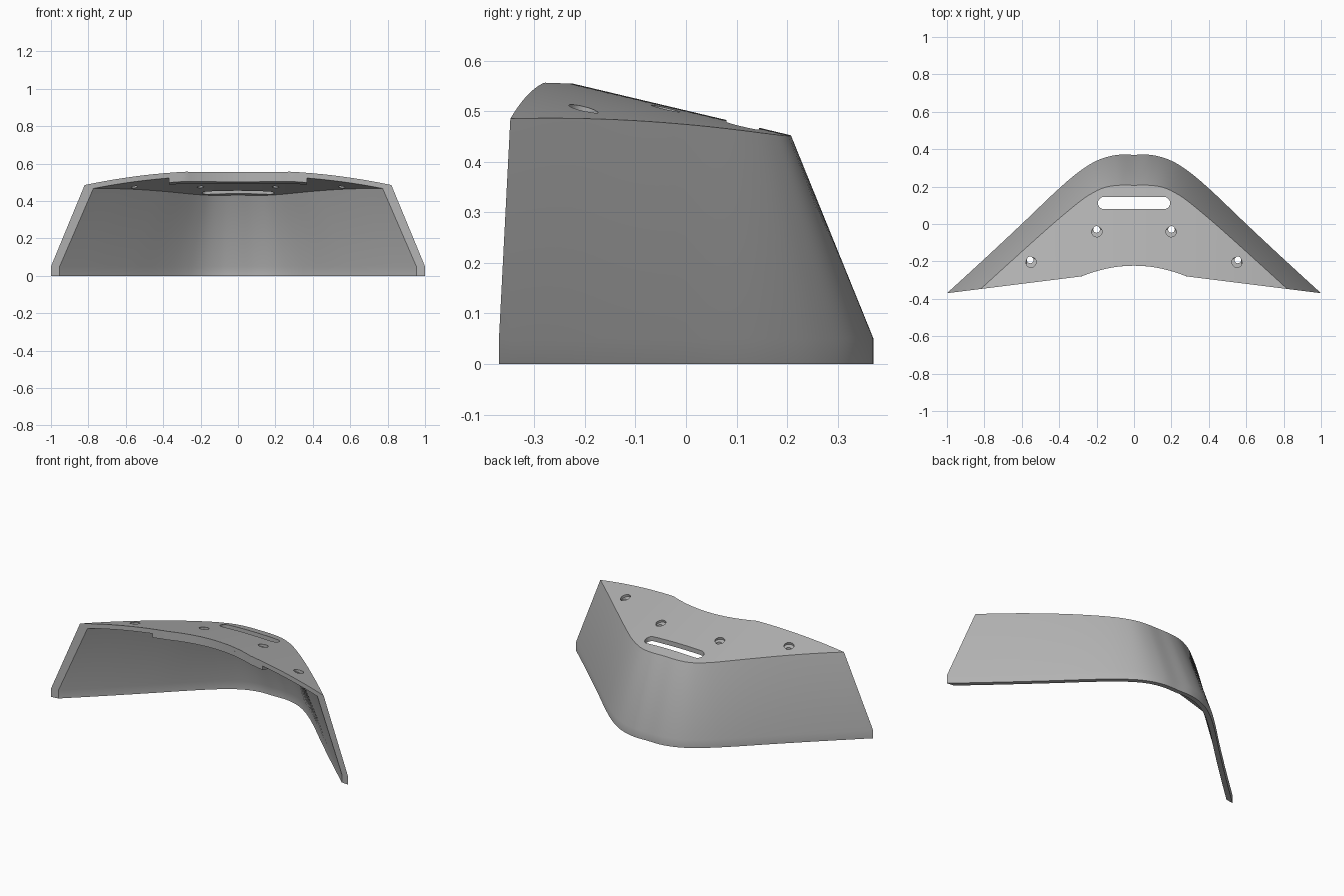
import bpy, bmesh
from mathutils import Vector

if "Cube" in bpy.data.objects:
    bpy.data.objects.remove(bpy.data.objects["Cube"])

grey = bpy.data.materials.new("mid_grey")
grey.use_nodes = True
COLOUR = (0.45, 0.45, 0.45, 1)
grey.diffuse_color = COLOUR
grey.node_tree.nodes["Principled BSDF"].inputs["Base Color"].default_value = COLOUR

# Plan outlines of the left half, from the middle of the back to the tip
FOOT = [(0, .37), (.1, .368), (.2, .338), (.3, .275), (.42, .172), (.6, 0), (.8, -.187), (1, -.37)]
RIM = [(0, .207), (.08, .207), (.15, .197), (.21, .172), (.29, .12), (.44, -.005), (.63, -.175), (.82, -.3475)]
STEPS = 8
WALL, PLATE = .027, .028


def top_z(x, y):
    return .5017 - .237 * y - .147 * x * x


def front_y(x):
    x = abs(x)
    return -.28 - (x - .28) * .125 if x > .28 else -.223 - .057 * (x / .28) ** 2


def smooth_path(points):
    """Spline through the half outline, mirrored at the middle."""
    p = [Vector(q) for q in points]
    p = [Vector((-p[1].x, p[1].y))] + p + [p[-1] * 2 - p[-2]]
    out = []
    for a, b, c, d in zip(p, p[1:], p[2:], p[3:]):
        for k in range(STEPS):
            t = k / STEPS
            out.append(.5 * (2 * b + (c - a) * t + (2 * a - 5 * b + 4 * c - d) * t * t
                             + (3 * b - a - 3 * c + d) * t ** 3))
    out.append(p[-2])
    return out


def inset(path):
    """Offset inwards, sliding along the front cut towards the tip."""
    out, last = [], len(path) - 1
    for i, p in enumerate(path):
        t = (path[min(i + 1, last)] - path[max(i - 1, 0)]).normalized()
        if i == 0:
            t = Vector((1, 0))
        n = Vector((-t.y, t.x))
        u = (-n).lerp(Vector((-1, .125)), (i / last) ** 2)
        out.append(p + u * (WALL / -u.dot(n)))
    return out


def loft(name, rings):
    """Solid through a row of closed cross-sections."""
    bm = bmesh.new()
    rows = [[bm.verts.new(v) for v in ring] for ring in rings]
    n = len(rows[0])
    for a, b in zip(rows, rows[1:]):
        for k in range(n):
            m = (k + 1) % n
            bm.faces.new((a[k], a[m], b[m], b[k]))
    bm.faces.new(rows[0])
    bm.faces.new(rows[-1][::-1])
    bmesh.ops.remove_doubles(bm, verts=bm.verts, dist=.0004)
    bmesh.ops.recalc_face_normals(bm, faces=bm.faces)
    mesh = bpy.data.meshes.new(name)
    bm.to_mesh(mesh)
    bm.free()
    ob = bpy.data.objects.new(name, mesh)
    bpy.context.collection.objects.link(ob)
    mesh.materials.append(grey)
    return ob


def mirrored(rings):
    flip = [[(-x, y, z) for x, y, z in r] for r in rings[:0:-1]]
    return flip + rings


# Curved skirt and sloping top plate as one shell
foot, rim = smooth_path(FOOT), smooth_path(RIM)
rings = []
for f, r, fi, ri in zip(foot, rim, inset(foot), inset(rim)):
    fy, fiy = min(front_y(r.x), r.y), min(front_y(ri.x), ri.y)
    rings.append([(f.x, f.y, 0), (f.x, f.y, .05), (r.x, r.y, top_z(*r)),
                  (r.x, fy, top_z(r.x, fy)), (ri.x, fiy, top_z(ri.x, fiy) - PLATE),
                  (ri.x, ri.y, top_z(*ri) - PLATE), (fi.x, fi.y, .05), (fi.x, fi.y, 0)])
shell = loft("curved_shell", mirrored(rings))

# Thickened lip under the middle of the front edge
lip = []
for i in range(17):
    x = .37 * i / 16
    a = front_y(x)
    b = a + .05
    lip.append([(x, a, top_z(x, a) - .022), (x, b, top_z(x, b) - .022),
                (x, b, top_z(x, b) - .052), (x, a, top_z(x, a) - .052)])
front_lip = loft("front_lip", mirrored(lip))


# Slot and screw holes
def cut(cutter):
    cutter.hide_render = True
    mod = shell.modifiers.new("cut", "BOOLEAN")
    mod.operation, mod.solver, mod.object = "DIFFERENCE", "EXACT", cutter
    bpy.context.view_layer.objects.active = shell
    bpy.ops.object.modifier_apply(modifier=mod.name)
    bpy.data.objects.remove(cutter)


def cylinder(x, y, z, radius, depth):
    bpy.ops.mesh.primitive_cylinder_add(vertices=24, radius=radius, depth=depth, location=(x, y, z))
    ob = bpy.context.object
    ob.data.materials.append(grey)
    return ob


bpy.ops.object.select_all(action="DESELECT")
for x, y in ((.2, -.035), (.555, -.198)):
    for s in (-1, 1):
        z = top_z(x, y)
        recess = cylinder(s * x, y, z + .03, .028, .085)
        recess.rotation_euler = (-.23, s * .294 * x, 0)
        bpy.context.view_layer.update()
        cut(recess)
        cut(cylinder(s * x, y + .006, z, .018, .2))

slot = cylinder(0, .112, .46, .033, .2)
for v in slot.data.vertices:
    v.co.x += .16 if v.co.x > 0 else -.16
cut(slot)

for ob in (shell, front_lip):
    bpy.ops.object.select_all(action="DESELECT")
    ob.select_set(True)
    bpy.context.view_layer.objects.active = ob
    bpy.ops.object.shade_smooth_by_angle(angle=.52)
